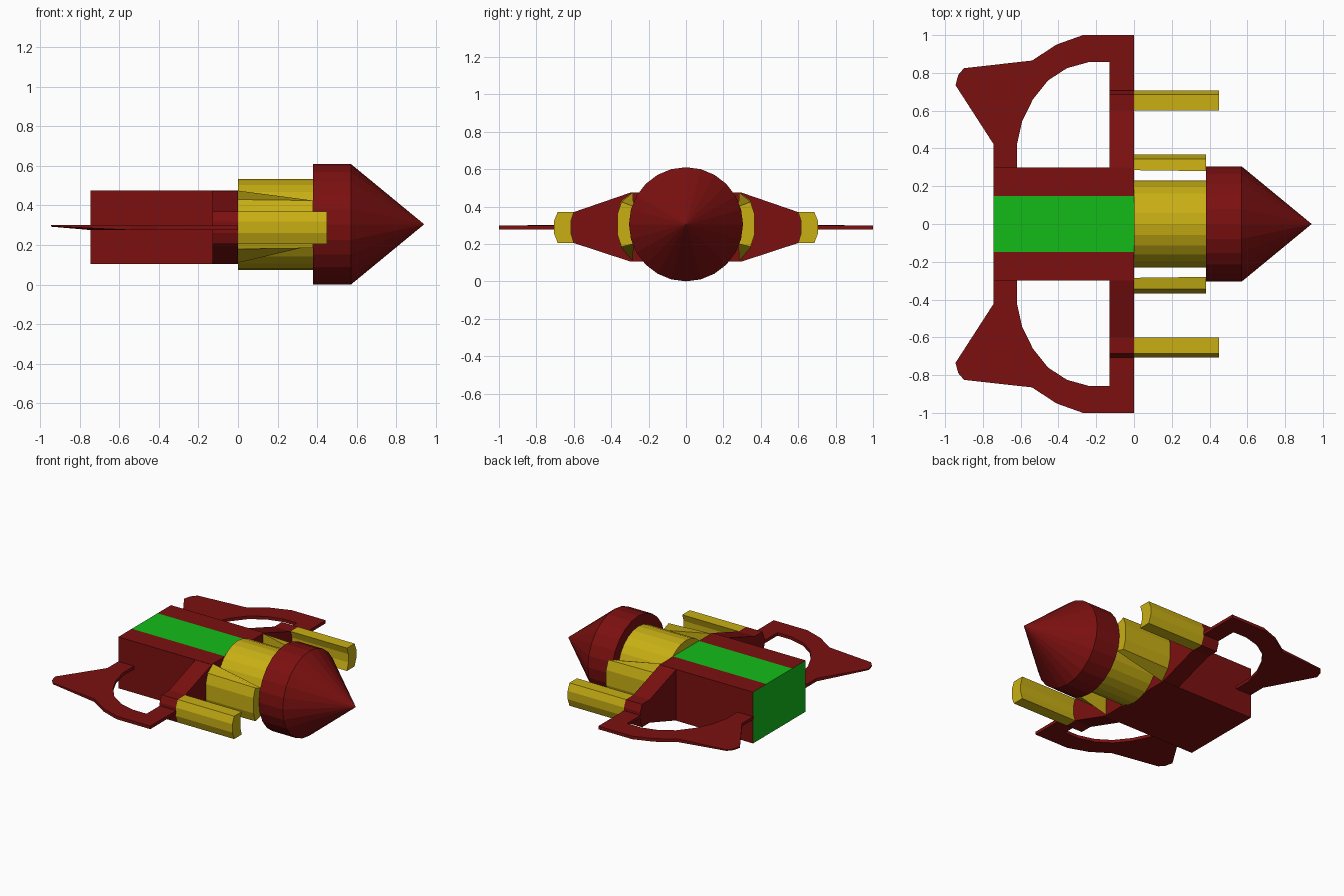
import bpy, bmesh, math

if "Cube" in bpy.data.objects:
    bpy.data.objects.remove(bpy.data.objects["Cube"])

ZC = 0.305  # height of the long axis


def material(name, rgb):
    m = bpy.data.materials.new(name)
    m.diffuse_color = (*rgb, 1)
    m.use_nodes = True
    m.node_tree.nodes["Principled BSDF"].inputs["Base Color"].default_value = m.diffuse_color
    return m


RED = material("dark_red", (0.2, 0.005, 0.005))
GREEN = material("green", (0.007, 0.5, 0.01))
YELLOW = material("yellow", (0.58, 0.43, 0.007))


def loft(name, rings, mats, paint=None):
    """Skin matching rings of points into a closed flat-shaded solid."""
    bm = bmesh.new()
    loops = [[bm.verts.new(p) for p in r] for r in rings]
    n = len(loops[0])
    for a, b in zip(loops, loops[1:]):
        for i in range(n):
            j = (i + 1) % n
            bm.faces.new((a[i], a[j], b[j], b[i]))
    bm.faces.new(loops[0])
    bm.faces.new(loops[-1])
    bmesh.ops.remove_doubles(bm, verts=bm.verts, dist=1e-5)
    bmesh.ops.recalc_face_normals(bm, faces=bm.faces)
    if paint:
        for f in bm.faces:
            f.material_index = paint(f)
    me = bpy.data.meshes.new(name)
    bm.to_mesh(me)
    bm.free()
    for m in mats:
        me.materials.append(m)
    ob = bpy.data.objects.new(name, me)
    bpy.context.collection.objects.link(ob)
    return ob


def section(x, yz, s=1):
    return [(x, s * y, z) for y, z in yz]


def turned(name, stations, mat, sides=24):
    rings = []
    for x, r in stations:
        rings.append([(x, r * math.sin(2 * math.pi * i / sides),
                       ZC + r * math.cos(2 * math.pi * i / sides)) for i in range(sides)])
    return loft(name, rings, [mat])


# Rear hull with green top stripe and green back wall
hull = [(-0.3, 0.105), (0.3, 0.105), (0.3, 0.475), (0.147, 0.475), (-0.147, 0.475), (-0.3, 0.475)]


def hull_paint(f):
    c = f.calc_center_median()
    stripe = c.z > 0.47 and abs(c.y) < 0.1
    return 1 if stripe or c.x < -0.74 else 0


loft("hull", [section(-0.745, hull), section(0, hull)], [RED, GREEN], hull_paint)

# Neck and pointed nose
turned("neck", [(0, 0.23), (0.385, 0.23)], YELLOW)
turned("nose", [(0.38, 0.305), (0.57, 0.305), (0.94, 0.0005)], RED)

# Bowed pod cross-section, inner side concave
pod = [(0.6, 0.37), (0.686, 0.37), (0.707, 0.32), (0.707, 0.26), (0.686, 0.205),
       (0.6, 0.205), (0.616, 0.26), (0.616, 0.32)]
# Tapered arm joining hull to pod
arm = [(0.295, 0.475), (0.6, 0.37), (0.686, 0.37), (0.707, 0.32), (0.707, 0.26),
       (0.686, 0.205), (0.6, 0.205), (0.295, 0.105)]
# Cheek block beside the neck, narrower towards the nose
cheek_rear = [(0.285, 0.475), (0.345, 0.43), (0.367, 0.36), (0.367, 0.25), (0.345, 0.18), (0.285, 0.11)]
cheek_front = [(0.28, 0.40), (0.345, 0.425), (0.367, 0.36), (0.367, 0.25), (0.345, 0.185), (0.28, 0.20)]

# Wing outline in plan: outer edge with swept tail, then inner opening
wing = [(0, 0.29), (0, 1.0), (-0.27, 1.0), (-0.41, 0.95), (-0.54, 0.865), (-0.9, 0.825),
        (-0.93, 0.79), (-0.945, 0.735), (-0.745, 0.425), (-0.745, 0.29),
        (-0.62, 0.29), (-0.62, 0.42), (-0.592, 0.545), (-0.535, 0.66), (-0.455, 0.76),
        (-0.355, 0.825), (-0.24, 0.857), (-0.13, 0.857), (-0.13, 0.29)]

for side, s in (("left", 1), ("right", -1)):
    loft(side + "_arm", [section(-0.13, arm, s), section(0, arm, s)], [RED])
    loft(side + "_pod", [section(0, pod, s), section(0.45, pod, s)], [YELLOW])
    loft(side + "_cheek", [section(0, cheek_rear, s), section(0.38, cheek_front, s)], [YELLOW])
    bottom = [(x, s * y, 0.293 if x < -0.8 else 0.276) for x, y in wing]
    top = [(x, s * y, 0.302 if x < -0.8 else 0.298) for x, y in wing]
    loft(side + "_wing", [bottom, top], [RED])
